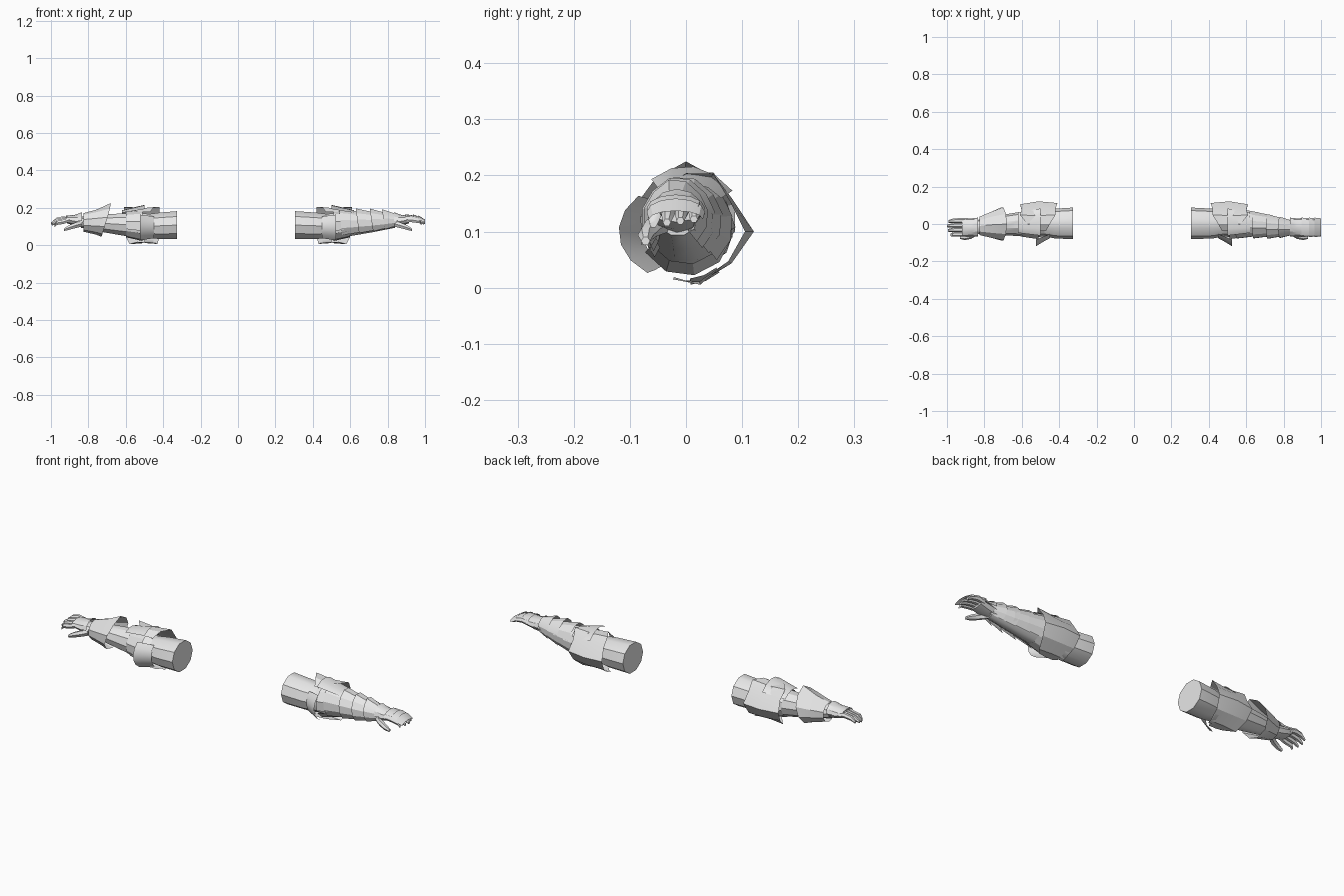
import bpy, bmesh, math

if "Cube" in bpy.data.objects:
    bpy.data.objects.remove(bpy.data.objects["Cube"])

steel = bpy.data.materials.new("pale_steel")
steel.diffuse_color = (0.8, 0.8, 0.8, 1)
steel.use_nodes = True
steel.node_tree.nodes["Principled BSDF"].inputs["Base Color"].default_value = steel.diffuse_color


def finish(name, bm, smooth=35):
    bmesh.ops.recalc_face_normals(bm, faces=bm.faces[:])
    me = bpy.data.meshes.new(name)
    bm.to_mesh(me)
    bm.free()
    me.materials.append(steel)
    ob = bpy.data.objects.new(name, me)
    bpy.context.collection.objects.link(ob)
    bpy.ops.object.select_all(action='DESELECT')
    ob.select_set(True)
    bpy.context.view_layer.objects.active = ob
    bpy.ops.object.shade_smooth_by_angle(angle=math.radians(smooth))
    return ob


def grid(bm, rows, closed):
    """Bridge rows of points into quads."""
    vs = [[bm.verts.new(p) for p in r] for r in rows]
    n = len(vs[0])
    for a, b in zip(vs, vs[1:]):
        for i in range(n if closed else n - 1):
            j = (i + 1) % n
            bm.faces.new((a[i], a[j], b[j], b[i]))
    return vs


def polar(s, x, cy, cz, ry, rz, a):
    a = math.radians(a)
    return (s * x, cy + ry * math.cos(a), cz + rz * math.sin(a))


def tube(name, s, rings, n=8):
    """Closed limb along x; ring = (x, cy, cz, ry, rz)."""
    bm = bmesh.new()
    vs = grid(bm, [[polar(s, *r, 360 * i / n) for i in range(n)] for r in rings], True)
    bm.faces.new(vs[0])
    bm.faces.new(vs[-1])
    return finish(name, bm)


def plate(name, s, rings, a0, a1, n=6, peak=0.0, slant=0.0):
    """Open armour shell; peak lifts the top ridge, slant leans the rim."""
    bm = bmesh.new()
    rows = []
    for k, r in enumerate(rings):
        row = []
        for i in range(n + 1):
            a = a0 + (a1 - a0) * i / n
            x, y, z = polar(s, *r, a)
            up = math.sin(math.radians(a))
            if k == 0:
                x -= s * slant * up
                z += peak * max(0, up) ** 6
            row.append((x, y, z))
        rows.append(row)
    grid(bm, rows, False)
    bmesh.ops.solidify(bm, geom=bm.faces[:], thickness=0.004)
    return finish(name, bm, 25)


def elbow_guard(s, p):
    """Pointed shell behind the elbow, wide at the back, narrow over the top."""
    # angle, inner x, outer x, inner radius, middle radius, outer radius
    stations = [(-105, .46, .54, .088, .088, .084), (-75, .43, .58, .094, .092, .098),
                (-35, .42, .60, .098, .099, .092), (0, .41, .61, .112, .121, .105),
                (35, .42, .60, .100, .101, .095), (65, .42, .61, .116, .106, .114),
                (90, .45, .57, .104, .098, .104), (115, .47, .54, .086, .086, .086)]
    bm = bmesh.new()
    grid(bm, [[polar(s, x, 0, .1, r, r, a) for x, r in
               ((x0, r0), ((x0 + x1) / 2, rm), (x1, r1))]
              for a, x0, x1, r0, rm, r1 in stations], False)
    bmesh.ops.solidify(bm, geom=bm.faces[:], thickness=0.004)
    finish(p + "_elbow_guard", bm, 20)


def digit(name, path, radii, n=6):
    """Tapered finger following points."""
    bm = bmesh.new()
    rows = [[(x, y + r * math.cos(math.tau * i / n), z + r * math.sin(math.tau * i / n))
             for i in range(n)] for (x, y, z), r in zip(path, radii)]
    vs = grid(bm, rows, True)
    bm.faces.new(vs[0])
    bm.faces.new(vs[-1])
    finish(name, bm, 40)


for s, p, start in ((-1, "left", .325), (1, "right", .305)):
    # upper arm narrowing into the elbow joint
    tube(p + "_upper_arm", s, [(start, .004, .108, .084, .078), (.42, .002, .104, .080, .074),
                               (.49, 0, .102, .064, .066)], 10)
    # forearm and wrist
    tube(p + "_forearm", s, [(.46, 0, .102, .062, .065), (.53, 0, .105, .073, .073),
                             (.60, 0, .11, .066, .064), (.72, -.006, .117, .052, .050),
                             (.84, -.015, .123, .036, .031)], 10)
    elbow_guard(s, p)
    # flared wing over the inner elbow
    plate(p + "_elbow_wing", s, [(.525, 0, .1, .120, .090), (.49, 0, .1, .098, .084),
                                 (.45, 0, .1, .076, .076)], 135, 235, 5)
    # collar at the head of the forearm
    plate(p + "_forearm_collar", s, [(.51, 0, .105, .084, .084), (.60, 0, .11, .070, .068)],
          -150, 200, 10)
    # palm
    tube(p + "_palm", s, [(.82, -.015, .123, .036, .028), (.87, -.018, .128, .045, .024),
                          (.915, -.018, .135, .048, .018)])
    # fingers
    for i in range(4):
        y = .018 - .024 * i
        tip = (.993, 1.0, .995, .98)[i]
        dz = -.006 * i if s < 0 else -.003 * i
        digit(f"{p}_finger_{i + 1}",
              [(s * .90, y, .137), (s * .935, y, .143 + dz), (s * .97, y - .002, .137 + dz),
               (s * tip, y - .004, .122 + dz)], (.013, .0135, .012, .007))
    # thumb
    digit(p + "_thumb", [(s * .835, -.04, .115), (s * .87, -.062, .106),
                         (s * .905, -.072, .094), (s * .93, -.072, .083)],
          (.018, .017, .014, .008))
    # plate over the back of the hand
    plate(p + "_hand_plate", s, [(.835, -.016, .13, .050, .046), (.87, -.018, .133, .048, .030),
                                 (.92, -.018, .138, .050, .020)], 0, 180, 6)

# large flared cuff on the left forearm
plate("left_cuff", -1, [(.705, 0, .125, .092, .080), (.76, -.004, .123, .074, .066),
                        (.825, -.010, .122, .052, .050)], -90, 270, 10, .02, .025)

# overlapping forearm bands on the right arm
for i, (x0, x1, cy, r0, r1) in enumerate([(.55, .67, .002, .082, .064), (.64, .74, -.006, .073, .057),
                                          (.715, .80, -.014, .067, .048),
                                          (.78, .85, -.018, .058, .038)]):
    cz = .112 + .005 * i
    plate(f"right_forearm_band_{i + 1}", 1, [(x0, cy, cz, r0, r0), (x1, cy - .003, cz + .003, r1, r1 * .95)],
          -50, 225, 9, .01, .01)

# overlapping finger plates on the right hand
for i, (x0, x1, z0, z1) in enumerate([(.895, .945, .142, .143), (.935, .975, .142, .134),
                                      (.965, 1.0, .135, .122)]):
    plate(f"right_finger_plate_{i + 1}", 1, [(x0, -.018, z0, .052, .024), (x1, -.018, z1, .048, .015)],
          0, 180, 6)

# small ridge plate above the guard on each side, and a spur below it
for s, p in ((-1, "left"), (1, "right")):
    plate(p + "_upper_guard_plate", s, [(.50, 0, .103, .108, .108), (.62, 0, .108, .082, .080)],
          40, 125, 4, .006)
    plate(p + "_lower_guard_plate", s, [(.43, 0, .1, .093, .095), (.50, 0, .1, .084, .084)],
          -85, -50, 2)
